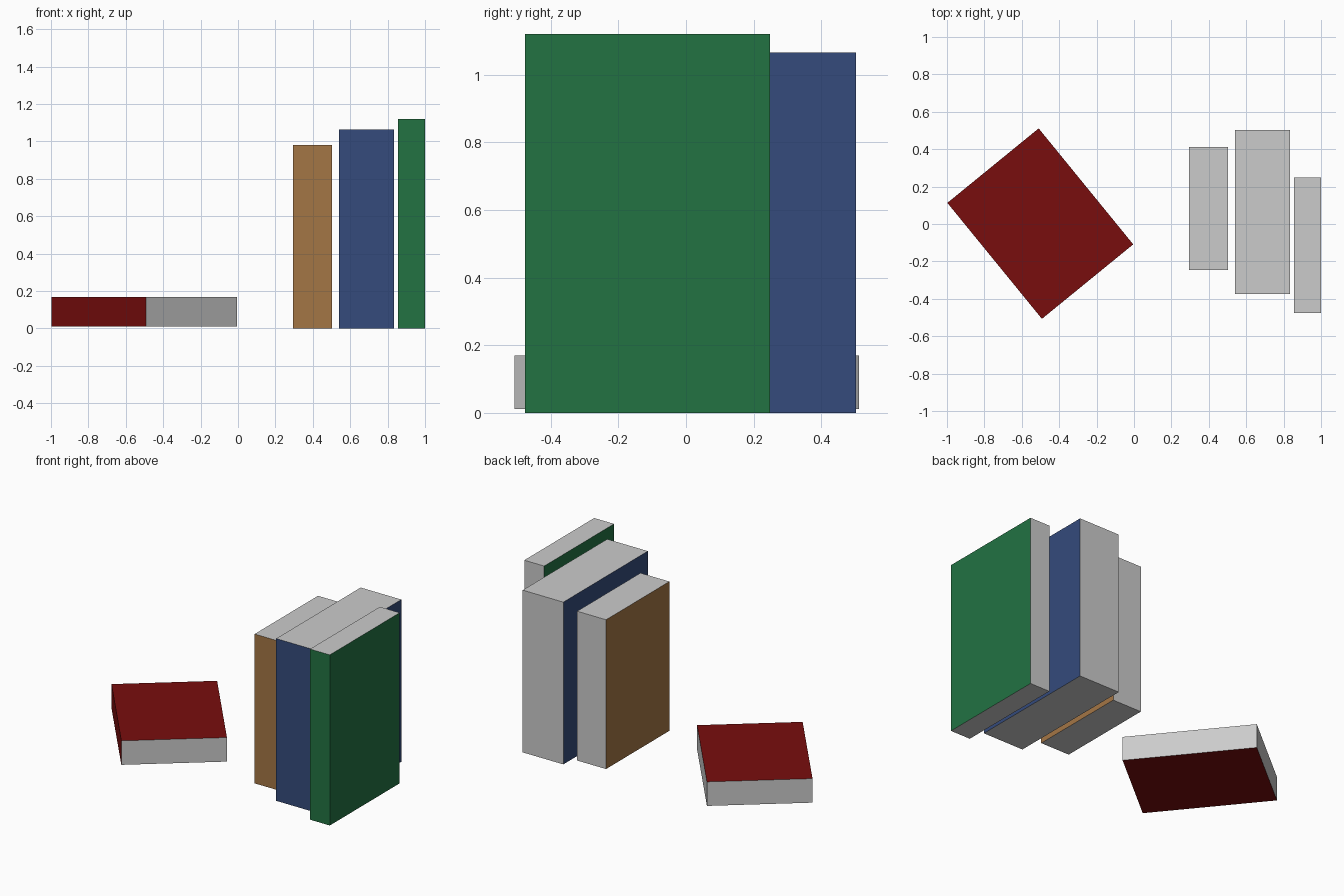
import bpy, bmesh, math
from mathutils import Matrix, Vector

if "Cube" in bpy.data.objects:
    bpy.data.objects.remove(bpy.data.objects["Cube"])


def book(name, color, size, center, covers, angle=0.0):
    """Box whose faces pointing along `covers` get the cover colour; the rest stay page grey."""
    bm = bmesh.new()
    bmesh.ops.create_cube(bm, size=1.0, matrix=Matrix.Diagonal((*size, 1.0)))
    bm.normal_update()
    for f in bm.faces:
        f.material_index = int(any(f.normal.dot(Vector(d)) > 0.9 for d in covers))
    mesh = bpy.data.meshes.new(name)
    mat = bpy.data.materials.new(name + "_cover")
    mat.diffuse_color = (*color, 1.0)
    mat.use_nodes = True
    mat.node_tree.nodes["Principled BSDF"].inputs["Base Color"].default_value = mat.diffuse_color
    mesh.materials.append(None)
    mesh.materials.append(mat)
    bm.to_mesh(mesh)
    bm.free()
    obj = bpy.data.objects.new(name, mesh)
    obj.location = center
    obj.rotation_euler.z = angle
    bpy.context.collection.objects.link(obj)


# Upright books: both sides and the front spine are coloured
UPRIGHT = [(1, 0, 0), (-1, 0, 0), (0, -1, 0)]
for name, color, x0, x1, y0, y1, h in [
    ("brown_book", (0.37, 0.18, 0.06), 0.293, 0.503, -0.246, 0.411, 0.98),
    ("blue_book", (0.035, 0.07, 0.20), 0.539, 0.834, -0.374, 0.503, 1.065),
    ("green_book", (0.016, 0.17, 0.055), 0.856, 1.0, -0.476, 0.249, 1.12),
]:
    book(name, color, (x1 - x0, y1 - y0, h),
         ((x0 + x1) / 2, (y0 + y1) / 2, h / 2), UPRIGHT)

# Book lying flat: top, bottom and the left spine are coloured
FLAT = [(0, 0, 1), (0, 0, -1), (-1, 0, 0)]
book("red_book", (0.19, 0.004, 0.004), (0.63, 0.80, 0.158),
     (-0.501, 0.002, 0.09), FLAT, math.radians(39.2))
